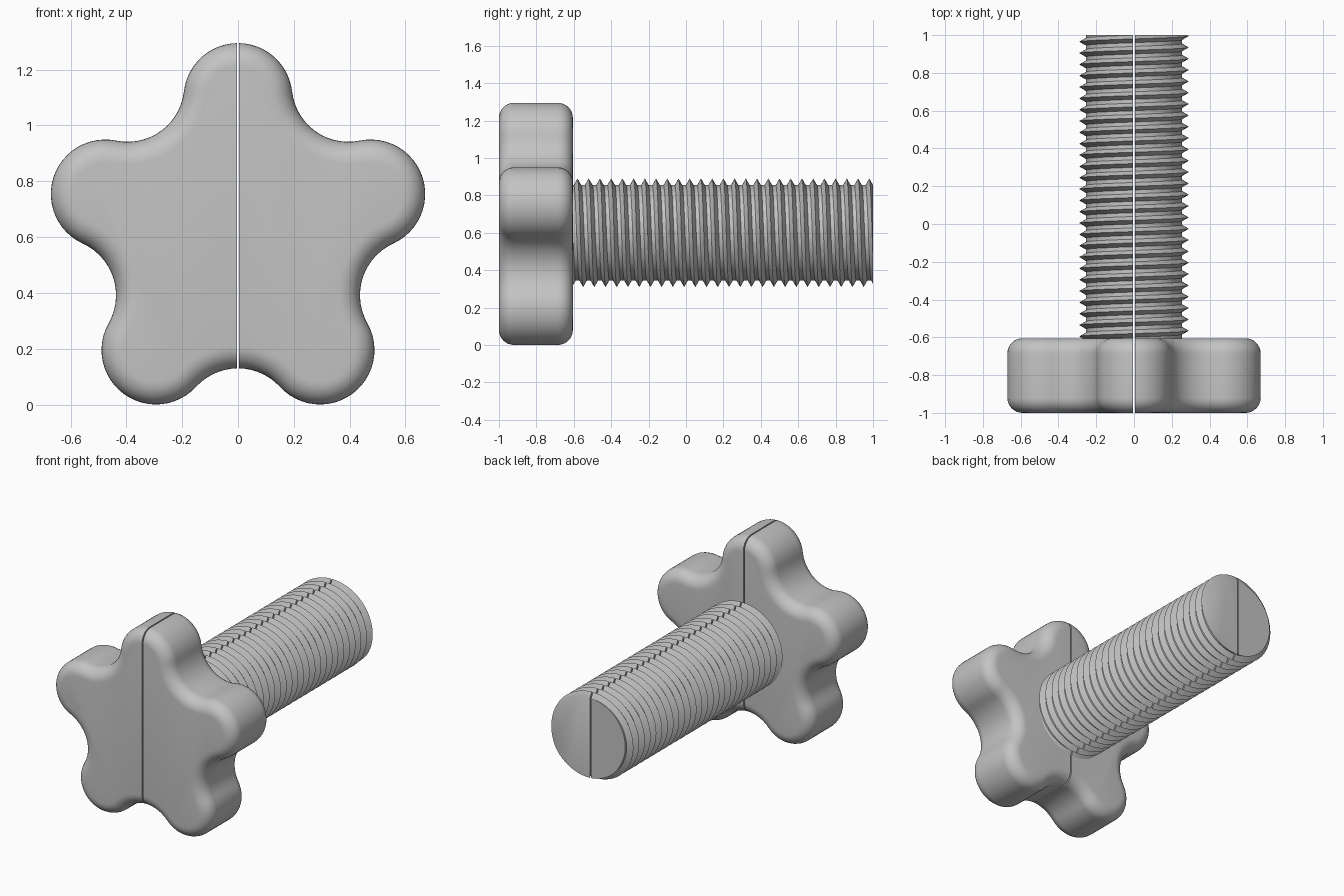
import bpy, bmesh, math
from mathutils import Vector

if "Cube" in bpy.data.objects:
    bpy.data.objects.remove(bpy.data.objects["Cube"])

AXIS_Z = 0.6      # height of the shared axis
GAP = 0.004       # half the width of the slit between the halves

grey = bpy.data.materials.new("grey plastic")
grey.use_nodes = True
colour = (0.55, 0.55, 0.55, 1)
grey.diffuse_color = colour
grey.node_tree.nodes["Principled BSDF"].inputs["Base Color"].default_value = colour


def cut(bm, point, outward):
    """Slice off the side the normal points to and cap the opening."""
    geom = bm.verts[:] + bm.edges[:] + bm.faces[:]
    res = bmesh.ops.bisect_plane(bm, geom=geom, dist=1e-6, plane_co=point,
                                 plane_no=outward, clear_outer=True)
    edges = [g for g in res["geom_cut"] if isinstance(g, bmesh.types.BMEdge)]
    bmesh.ops.edgenet_fill(bm, edges=edges)


def add_halves(bm, name):
    """Split a solid along x = 0 into a left and a right object."""
    for side, sign in (("left", 1), ("right", -1)):
        half = bm.copy()
        cut(half, Vector((sign * GAP, 0, 0)), Vector((-sign, 0, 0)))
        bmesh.ops.recalc_face_normals(half, faces=half.faces[:])
        mesh = bpy.data.meshes.new(f"{name}_{side}")
        half.to_mesh(mesh)
        half.free()
        mesh.materials.append(grey)
        obj = bpy.data.objects.new(f"{name}_{side}", mesh)
        bpy.context.collection.objects.link(obj)
        bpy.ops.object.select_all(action='DESELECT')
        obj.select_set(True)
        bpy.context.view_layer.objects.active = obj
        bpy.ops.object.shade_smooth_by_angle(angle=math.radians(30))
    bm.free()


# Five-lobed knob outline: lobe arcs joined by tangent hollow arcs
LOBE_DIST, LOBE_R, HOLLOW_DIST, HOLLOW_R = 0.5, 0.195, 0.673, 0.203


def polar(radius, angle):
    return Vector((radius * math.cos(angle), radius * math.sin(angle)))


def outline(inset):
    points = []
    fifth = math.tau / 5
    to_hollow = polar(HOLLOW_DIST, fifth / 2) - Vector((LOBE_DIST, 0))
    phi = math.atan2(to_hollow.y, to_hollow.x)
    steps_lobe, steps_hollow = 24, 14
    for k in range(5):
        turn = math.pi / 2 + k * fifth
        lobe = polar(LOBE_DIST, turn)
        hollow = polar(HOLLOW_DIST, turn + fifth / 2)
        for i in range(steps_lobe + 1):
            a = -phi + 2 * phi * i / steps_lobe
            points.append(lobe + polar(LOBE_R - inset, turn + a))
        start, end = phi + math.pi, fifth + math.pi - phi
        for i in range(1, steps_hollow):
            a = start + (end - start) * i / steps_hollow
            points.append(hollow + polar(HOLLOW_R + inset, turn + a))
    return points


# Knob: stacked outlines with rounded front and back rims
FRONT, BACK, ROUND = -1.0, -0.605, 0.08
quarter = [i / 8 * math.pi / 2 for i in range(9)]
layers = [(ROUND * (1 - math.sin(a)), FRONT + ROUND * (1 - math.cos(a))) for a in quarter]
layers += [(d, FRONT + BACK - y) for d, y in reversed(layers)]

bm = bmesh.new()
rings = [[bm.verts.new((p.x, y, AXIS_Z + p.y)) for p in outline(d)] for d, y in layers]
for lower, upper in zip(rings, rings[1:]):
    for i in range(len(lower)):
        bm.faces.new((lower[i - 1], lower[i], upper[i], upper[i - 1]))
bm.faces.new(rings[0])
bm.faces.new(rings[-1])
add_halves(bm, "knob")

# Threaded shank: a helical tooth profile, trimmed flat at both ends
PITCH, CREST, ROOT, TURNS, SEGS = 0.06, 0.29, 0.255, 30, 64
THREAD_START = -0.715
tooth = ((0, CREST), (0.02, ROOT), (0.04, ROOT))

bm = bmesh.new()
columns = []
for s in range(SEGS + 1):
    a = math.tau * s / SEGS
    column = []
    for p in range(TURNS):
        for offset, r in tooth:
            y = THREAD_START + PITCH * (p + s / SEGS) + offset
            column.append(bm.verts.new((-r * math.cos(a), y, AXIS_Z + r * math.sin(a))))
    columns.append(column)
for c0, c1 in zip(columns, columns[1:]):
    for i in range(len(c0) - 1):
        bm.faces.new((c0[i], c0[i + 1], c1[i + 1], c1[i]))
bmesh.ops.remove_doubles(bm, verts=bm.verts[:], dist=1e-4)
cut(bm, Vector((0, 1, 0)), Vector((0, 1, 0)))
cut(bm, Vector((0, BACK - 0.01, 0)), Vector((0, -1, 0)))
add_halves(bm, "threaded_shank")
